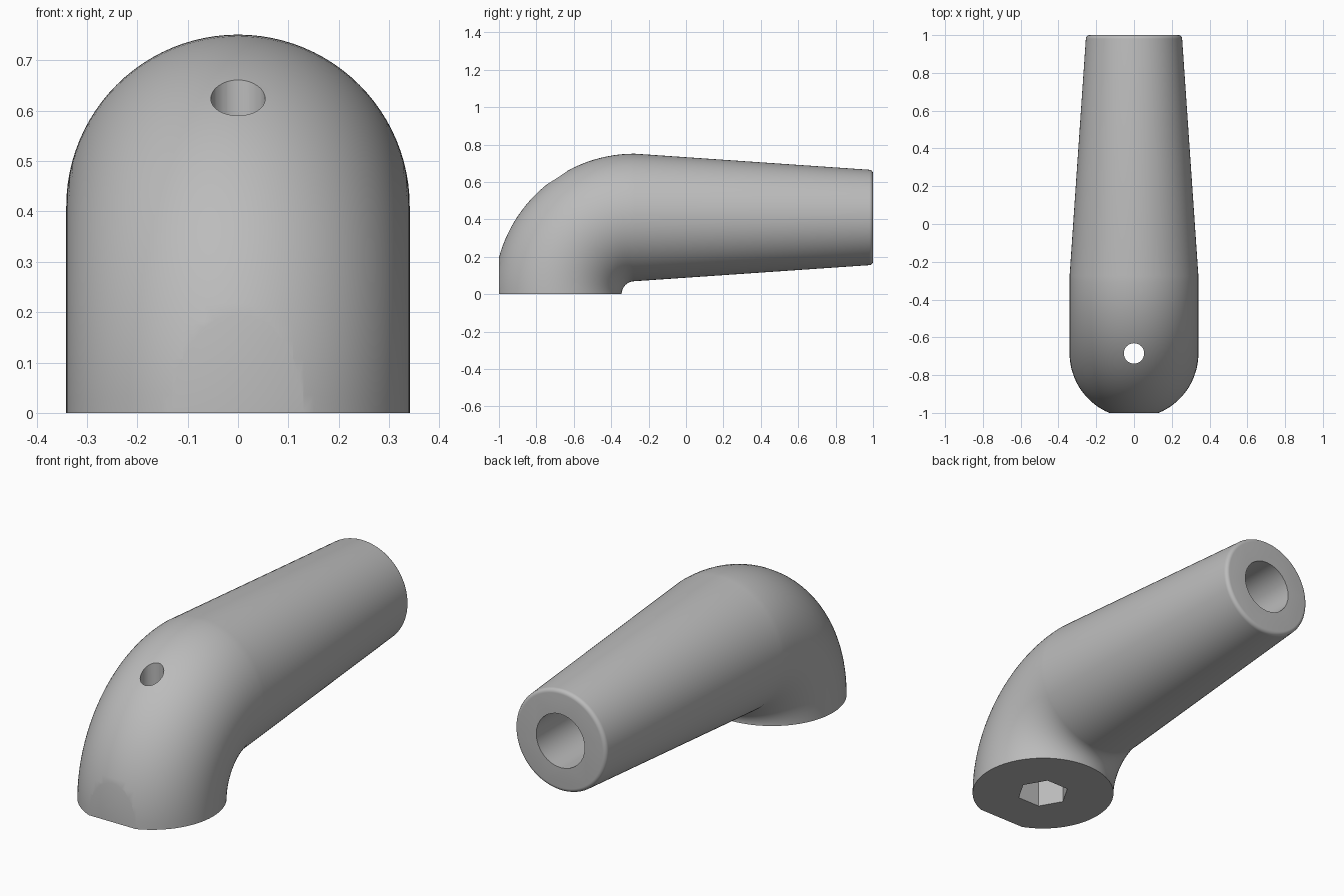
import bpy, bmesh
from math import pi, sin, cos
from mathutils import Matrix, Vector

old = bpy.data.objects.get("Cube")
if old:
    bpy.data.objects.remove(old, do_unlink=True)

BEND_Y, BEND_R, TUBE_R, END_R, FILLET = -0.275, 0.41, 0.341, 0.255, 0.02
SIDES, BEND_STEPS = 96, 32
SHAFT_Y = BEND_Y - BEND_R

grey = bpy.data.materials.new("plain grey")
grey.use_nodes = True
grey.diffuse_color = (0.5, 0.5, 0.5, 1)
grey.node_tree.nodes["Principled BSDF"].inputs["Base Color"].default_value = grey.diffuse_color


def to_object(name, bm):
    bmesh.ops.recalc_face_normals(bm, faces=bm.faces)
    mesh = bpy.data.meshes.new(name)
    bm.to_mesh(mesh)
    bm.free()
    mesh.materials.append(grey)
    obj = bpy.data.objects.new(name, mesh)
    bpy.context.collection.objects.link(obj)
    return obj


def ring(bm, centre, up, radius):
    """Circle of vertices spanned by the x axis and the given up vector."""
    side = Vector((1, 0, 0))
    return [bm.verts.new(centre + radius * (side * cos(a) + up * sin(a)))
            for a in (2 * pi * i / SIDES for i in range(SIDES))]


def cylinder_cutter(name, sides, radius, start, end):
    bm = bmesh.new()
    start, end = Vector(start), Vector(end)
    axis = end - start
    turn = axis.to_track_quat('Z', 'Y').to_matrix().to_4x4()
    bmesh.ops.create_cone(bm, cap_ends=True, segments=sides, radius1=radius, radius2=radius,
                          depth=axis.length, matrix=Matrix.Translation((start + end) / 2) @ turn)
    return to_object(name, bm)


# Handle: quarter bend from the base, then a tapered grip with a rounded end
bm = bmesh.new()
rings = []
for i in range(BEND_STEPS + 1):
    a = pi / 2 * i / BEND_STEPS
    out = Vector((0, -cos(a), sin(a)))
    rings.append(ring(bm, Vector((0, BEND_Y, 0)) + out * BEND_R, out, TUBE_R))
for i in range(7):
    a = pi / 2 * i / 6
    rings.append(ring(bm, Vector((0, 1 - FILLET + FILLET * sin(a), BEND_R)), Vector((0, 0, 1)),
                      END_R - FILLET + FILLET * cos(a)))
for lower, upper in zip(rings, rings[1:]):
    for i in range(SIDES):
        j = (i + 1) % SIDES
        bm.faces.new((lower[i], lower[j], upper[j], upper[i]))
bm.faces.new(rings[0])
bm.faces.new(rings[-1])
handle = to_object("elbow_handle", bm)

# Cutters: front flat, bolt hole, hexagonal pocket, grip bore
bm = bmesh.new()
bmesh.ops.create_cube(bm, size=1, matrix=Matrix.Translation((0, -1.5, 0.2)))
cutters = [
    to_object("front_flat_cutter", bm),
    cylinder_cutter("bolt_hole_cutter", 32, 0.054, (0, SHAFT_Y, -0.2), (0, SHAFT_Y, 1)),
    cylinder_cutter("hex_pocket_cutter", 6, 0.125, (0, SHAFT_Y, -0.2), (0, SHAFT_Y, 0.3)),
    cylinder_cutter("grip_bore_cutter", 32, 0.135, (0, -0.1, BEND_R), (0, 1.2, BEND_R)),
]
# Turn the pocket so that two corners point sideways
hexagon = cutters[2].data
corner = max(hexagon.vertices, key=lambda v: v.co.x).co
if corner.x < 0.12:
    pivot = Matrix.Translation((0, SHAFT_Y, 0))
    hexagon.transform(pivot @ Matrix.Rotation(pi / 6, 4, 'Z') @ pivot.inverted())

bpy.ops.object.select_all(action='DESELECT')
bpy.context.view_layer.objects.active = handle
handle.select_set(True)
for cutter in cutters:
    cut = handle.modifiers.new(cutter.name, 'BOOLEAN')
    cut.operation, cut.solver, cut.object = 'DIFFERENCE', 'EXACT', cutter
    bpy.ops.object.modifier_apply(modifier=cut.name)
    bpy.data.objects.remove(cutter, do_unlink=True)
bpy.ops.object.shade_smooth_by_angle(angle=pi / 6)
